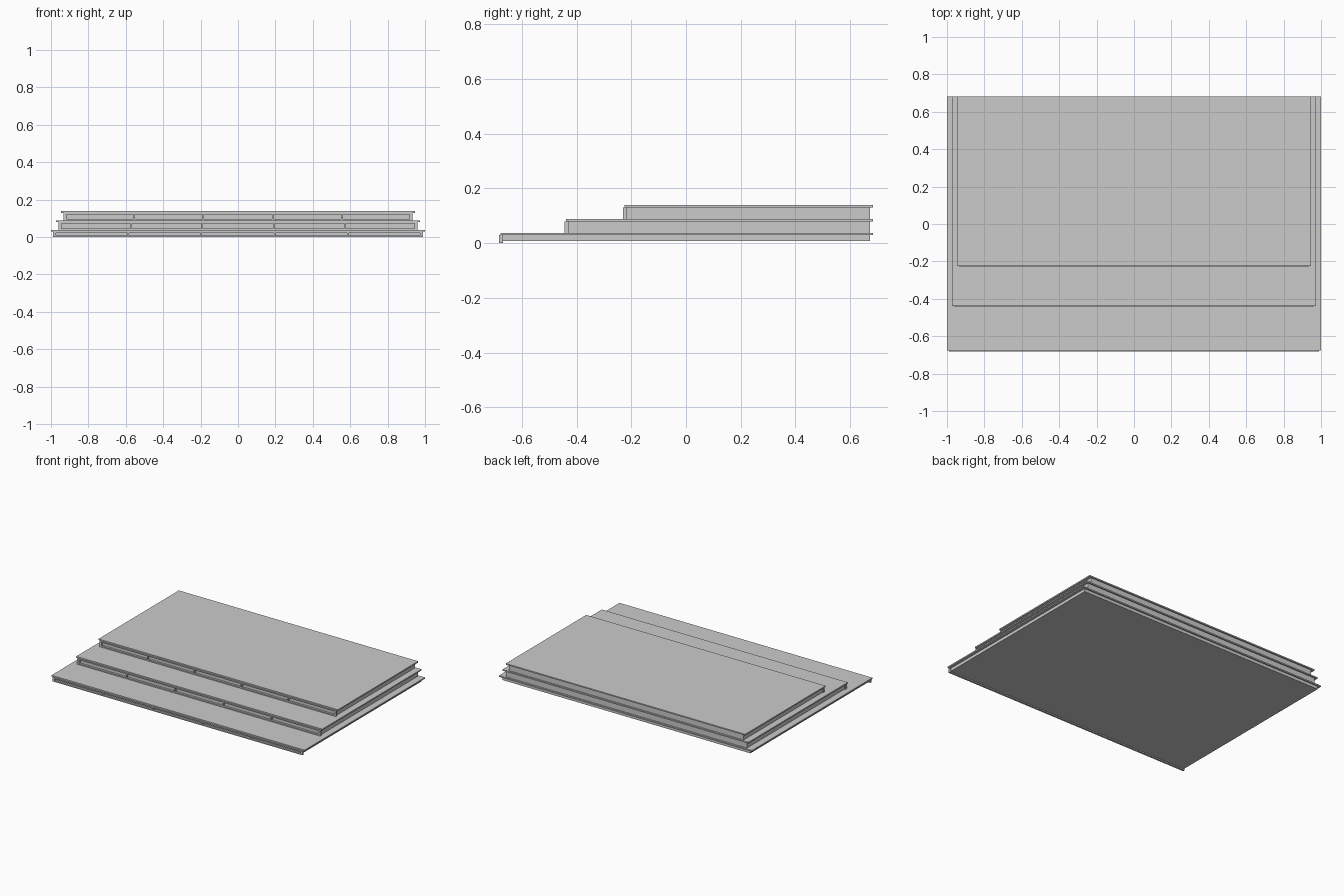
import bpy

if "Cube" in bpy.data.objects:
    bpy.data.objects.remove(bpy.data.objects["Cube"])


def box(name, x, y, z):
    """Axis-aligned box from (min, max) ranges."""
    bpy.ops.mesh.primitive_cube_add(size=1, location=[(a + b) / 2 for a, b in (x, y, z)])
    ob = bpy.context.object
    ob.name = name
    ob.scale = [b - a for a, b in (x, y, z)]
    bpy.ops.object.transform_apply(location=False, rotation=False, scale=True)
    return ob


BACK = 0.683
SLAB = 0.009      # tread thickness
TRIM = 0.022      # width of the side edging on each tread
RAIL = 0.008      # width of the riser frame members
PANELS = 5

# half width, tread front edge, bottom, top
tiers = [
    ("lower", 1.000, -0.677, 0.008, 0.038),
    ("middle", 0.972, -0.438, 0.038, 0.089),
    ("upper", 0.946, -0.224, 0.089, 0.139),
]

for name, w, front, z0, z1 in tiers:
    under = z1 - SLAB
    # solid core below the tread
    box(name + "_core", (-w + 0.02, w - 0.02), (front + 0.008, BACK - 0.010), (z0, under))
    # tread with separate edging along both sides
    box(name + "_tread", (-w + TRIM, w - TRIM), (front, BACK), (under, z1))
    for s, side in ((-1, "left"), (1, "right")):
        xs = sorted((s * w, s * (w - TRIM)))
        box(f"{name}_edging_{side}", xs, (front, BACK), (under, z1))

    # riser frame on the front: two rails and evenly spaced stiles
    fw = w - 0.012
    fy = (front - 0.006, front + 0.008)
    fz0 = 0.0 if name == "lower" else z0
    box(name + "_bottom_rail", (-fw, fw), fy, (fz0, fz0 + RAIL))
    box(name + "_top_rail", (-fw, fw), fy, (under - RAIL, under))
    for i in range(PANELS + 1):
        cx = -fw + RAIL + i * (2 * fw - 2 * RAIL) / PANELS
        half = RAIL if i in (0, PANELS) else RAIL / 2
        box(f"{name}_stile_{i}", (cx - half, cx + half), fy,
            (fz0 + RAIL, under - RAIL))
